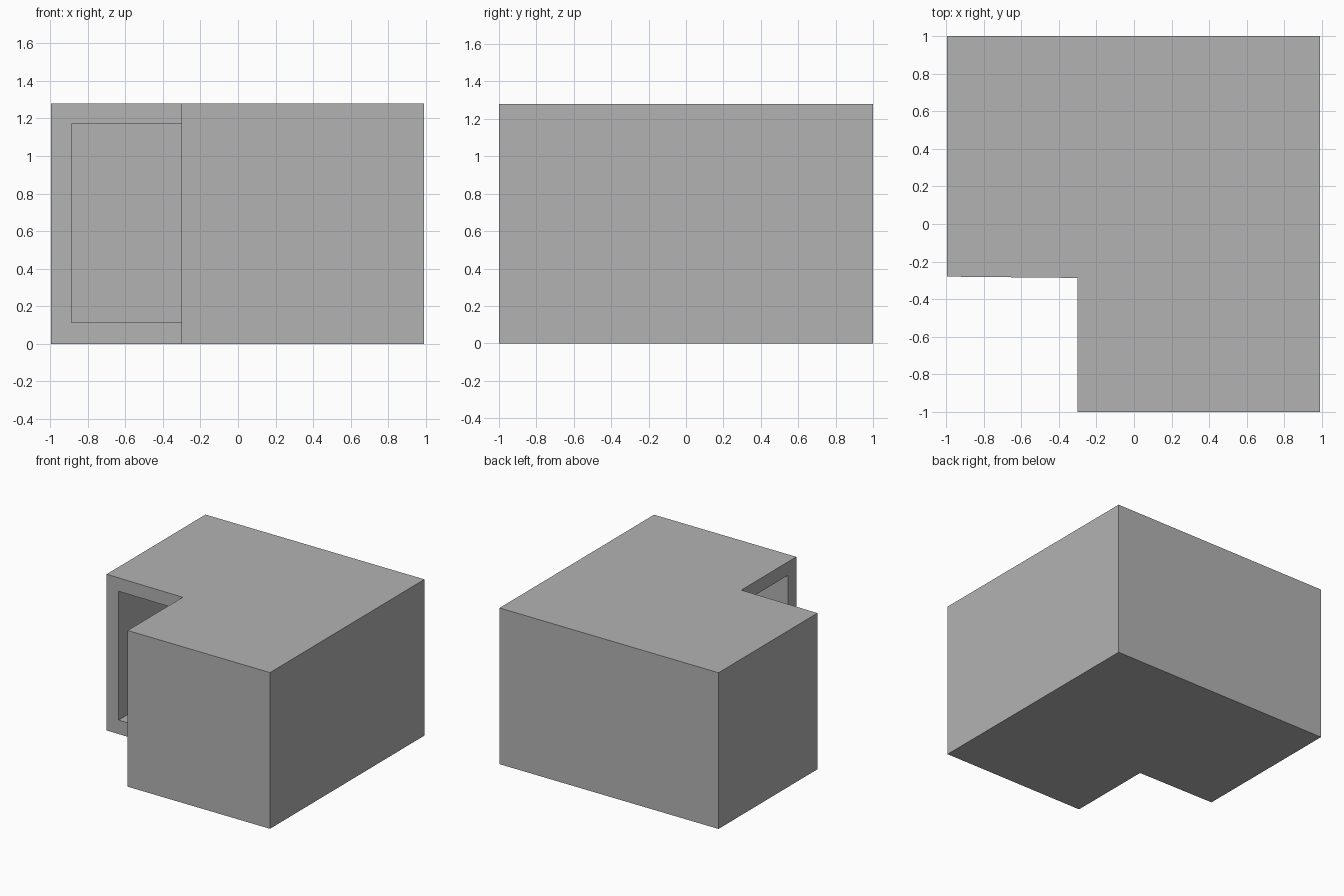
import bpy
import bmesh

default_cube = bpy.data.objects.get("Cube")
if default_cube:
    bpy.data.objects.remove(default_cube, do_unlink=True)

HEIGHT = 1.28

# Single flat grey
grey = bpy.data.materials.new("plain_grey")
grey.use_nodes = True
colour = (0.45, 0.45, 0.45, 1.0)
grey.diffuse_color = colour
grey.node_tree.nodes["Principled BSDF"].inputs["Base Color"].default_value = colour


def prism(name, outline, bottom, top):
    """Extrude a flat outline between two heights."""
    bm = bmesh.new()
    face = bm.faces.new([bm.verts.new((x, y, bottom)) for x, y in outline])
    raised = bmesh.ops.extrude_face_region(bm, geom=[face])["geom"]
    verts = [g for g in raised if isinstance(g, bmesh.types.BMVert)]
    bmesh.ops.translate(bm, verts=verts, vec=(0, 0, top - bottom))
    bmesh.ops.recalc_face_normals(bm, faces=bm.faces)
    mesh = bpy.data.meshes.new(name)
    bm.to_mesh(mesh)
    bm.free()
    mesh.materials.append(grey)
    obj = bpy.data.objects.new(name, mesh)
    bpy.context.collection.objects.link(obj)
    return obj


# L-shaped building block with one corner notched out
shell = prism("building_shell",
              [(-0.995, 1), (-0.995, -0.28), (-0.3, -0.287),
               (-0.3, -1), (0.99, -1), (0.99, 1)], 0, HEIGHT)

# Rectangular room, which breaks through both notch walls as a corner opening
room = prism("room_cutter",
             [(-0.885, -0.89), (0.88, -0.89), (0.88, 0.89), (-0.885, 0.89)],
             0.115, 1.17)
room.hide_render = True

cut = shell.modifiers.new("hollow_room", 'BOOLEAN')
cut.operation = 'DIFFERENCE'
cut.solver = 'EXACT'
cut.object = room

# Bake the cut and drop the helper
bpy.context.view_layer.objects.active = shell
shell.select_set(True)
bpy.ops.object.modifier_apply(modifier=cut.name)
bpy.data.objects.remove(room, do_unlink=True)
